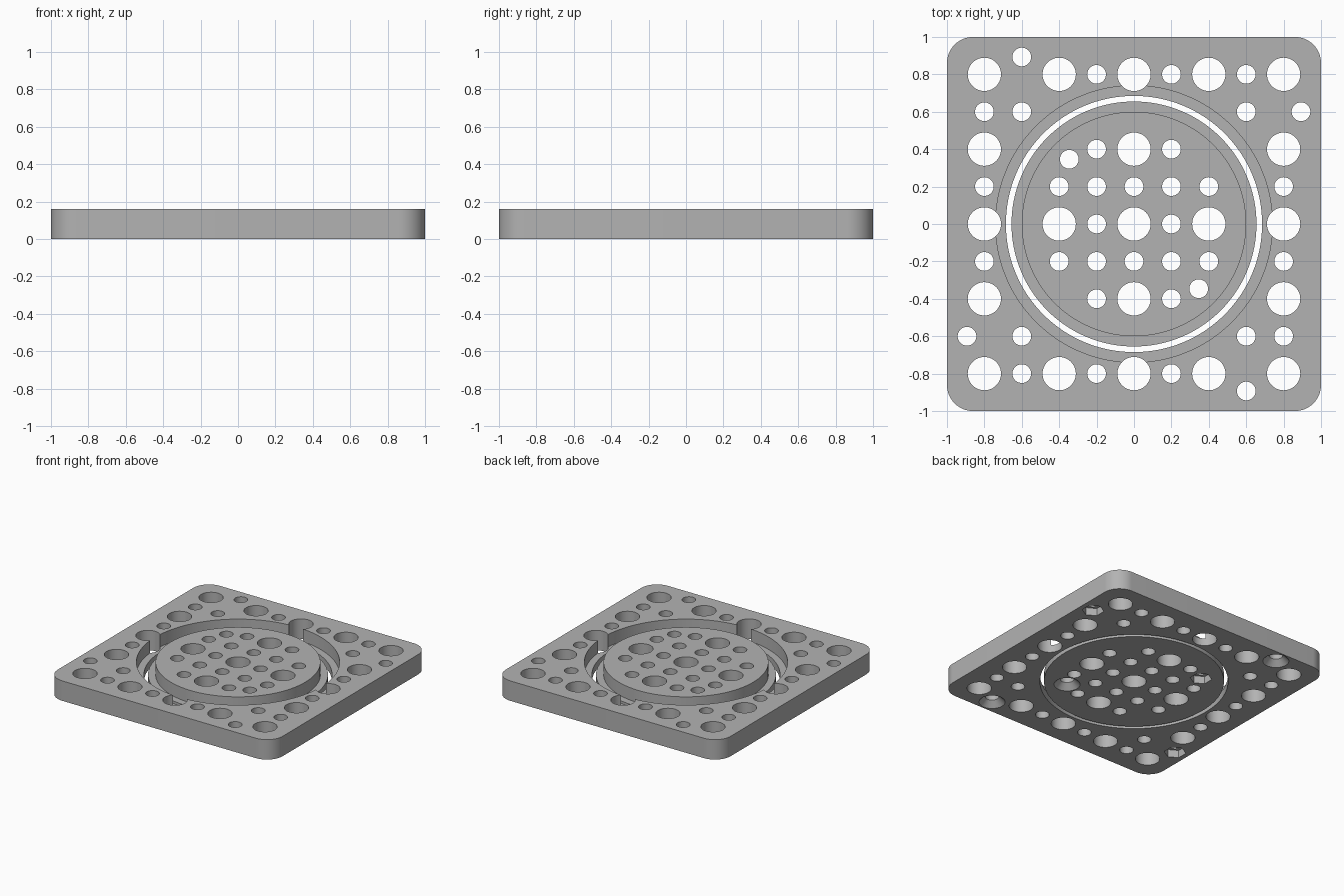
import bpy, bmesh, math
from mathutils import Matrix, Vector

if "Cube" in bpy.data.objects:
    bpy.data.objects.remove(bpy.data.objects["Cube"])

HEIGHT = 0.16
LEDGE = 0.06            # thickness left under the ring groove
CORNER = 0.14
BIG, SMALL = 0.089, 0.05

grey = bpy.data.materials.new("light_grey")
grey.use_nodes = True
grey.diffuse_color = (0.45, 0.45, 0.45, 1)
grey.node_tree.nodes["Principled BSDF"].inputs["Base Color"].default_value = (0.45, 0.45, 0.45, 1)


def make_object(name, bm):
    bmesh.ops.recalc_face_normals(bm, faces=bm.faces)
    mesh = bpy.data.meshes.new(name)
    bm.to_mesh(mesh)
    bm.free()
    mesh.materials.append(grey)
    obj = bpy.data.objects.new(name, mesh)
    bpy.context.collection.objects.link(obj)
    return obj


def add_stack(bm, rings, x=0, y=0, sides=48, turn=0):
    """Closed solid of stacked circles, given as (radius, z) from the bottom up."""
    loops = []
    for r, z in rings:
        loops.append([bm.verts.new((x + r * math.cos(turn + math.tau * k / sides),
                                    y + r * math.sin(turn + math.tau * k / sides), z))
                      for k in range(sides)])
    for low, high in zip(loops, loops[1:]):
        for k in range(sides):
            n = (k + 1) % sides
            bm.faces.new((low[k], low[n], high[n], high[k]))
    bm.faces.new(loops[0][::-1])
    bm.faces.new(loops[-1])


def cut(obj, cutter):
    mod = obj.modifiers.new("cut", 'BOOLEAN')
    mod.operation, mod.solver, mod.object = 'DIFFERENCE', 'EXACT', cutter
    bpy.context.view_layer.objects.active = obj
    bpy.ops.object.modifier_apply(modifier=mod.name)
    bpy.data.objects.remove(cutter)


def cut_holes(obj, holes, sink, nut):
    """Through holes (x, y, r), then the countersinks and hexagonal pockets below."""
    bm = bmesh.new()
    for x, y, r in holes + [(*p, SMALL) for p in sink + nut]:
        add_stack(bm, [(r, -0.1), (r, HEIGHT + 0.1)], x, y)
    cut(obj, make_object("hole_cutter", bm))
    bm = bmesh.new()
    for x, y in sink:
        add_stack(bm, [(0.105, -0.01), (0.045, 0.05)], x, y)
    for x, y in nut:
        add_stack(bm, [(0.08, -0.01), (0.08, 0.06)], x, y, 6, math.pi / 6)
    cut(obj, make_object("pocket_cutter", bm))
    bpy.ops.object.select_all(action='DESELECT')
    obj.select_set(True)
    bpy.context.view_layer.objects.active = obj
    bpy.ops.object.shade_smooth_by_angle(angle=math.radians(30))


# Hole grid: a square border with diagonal extras, and a round inner group
frame_holes, disc_holes = [], []
moved = [(4, 3), (-4, -3), (-3, 4), (3, -4)]
for i in range(-4, 5):
    for j in range(-4, 5):
        a, b = abs(i), abs(j)
        hole = (i * 0.2, j * 0.2, BIG if i % 2 == 0 and j % 2 == 0 else SMALL)
        if (max(a, b) == 4 and (i, j) not in moved) or a == b == 3:
            frame_holes.append(hole)
        elif max(a, b) <= 2 and a + b < 4:
            disc_holes.append(hole)

# Square frame with rounded corners
bm = bmesh.new()
outline = []
for q in range(4):
    sx, sy = ((1, 1), (-1, 1), (-1, -1), (1, -1))[q]
    for k in range(17):
        t = math.pi / 2 * (q + k / 16)
        outline.append(bm.verts.new((sx * (1 - CORNER) + CORNER * math.cos(t),
                                     sy * (1 - CORNER) + CORNER * math.sin(t), 0)))
base = bm.faces.new(outline)
top = bmesh.ops.extrude_face_region(bm, geom=[base])["geom"]
bmesh.ops.translate(bm, vec=(0, 0, HEIGHT), verts=[v for v in top if isinstance(v, bmesh.types.BMVert)])
frame = make_object("square_frame", bm)

# Stepped round opening in the frame
bm = bmesh.new()
add_stack(bm, [(0.685, -0.1), (0.685, LEDGE), (0.74, LEDGE), (0.74, HEIGHT + 0.1)], sides=128)
cut(frame, make_object("opening_cutter", bm))
cut_holes(frame, frame_holes, [(-0.6, 0.893), (0.6, -0.893)], [(0.893, 0.6), (-0.893, -0.6)])

# Loose centre disc with a low flange
bm = bmesh.new()
add_stack(bm, [(0.655, 0), (0.655, LEDGE), (0.6, LEDGE), (0.6, HEIGHT)], sides=128)
disc = make_object("centre_disc", bm)
cut_holes(disc, disc_holes, [(0.346, -0.346)], [(-0.346, 0.346)])
